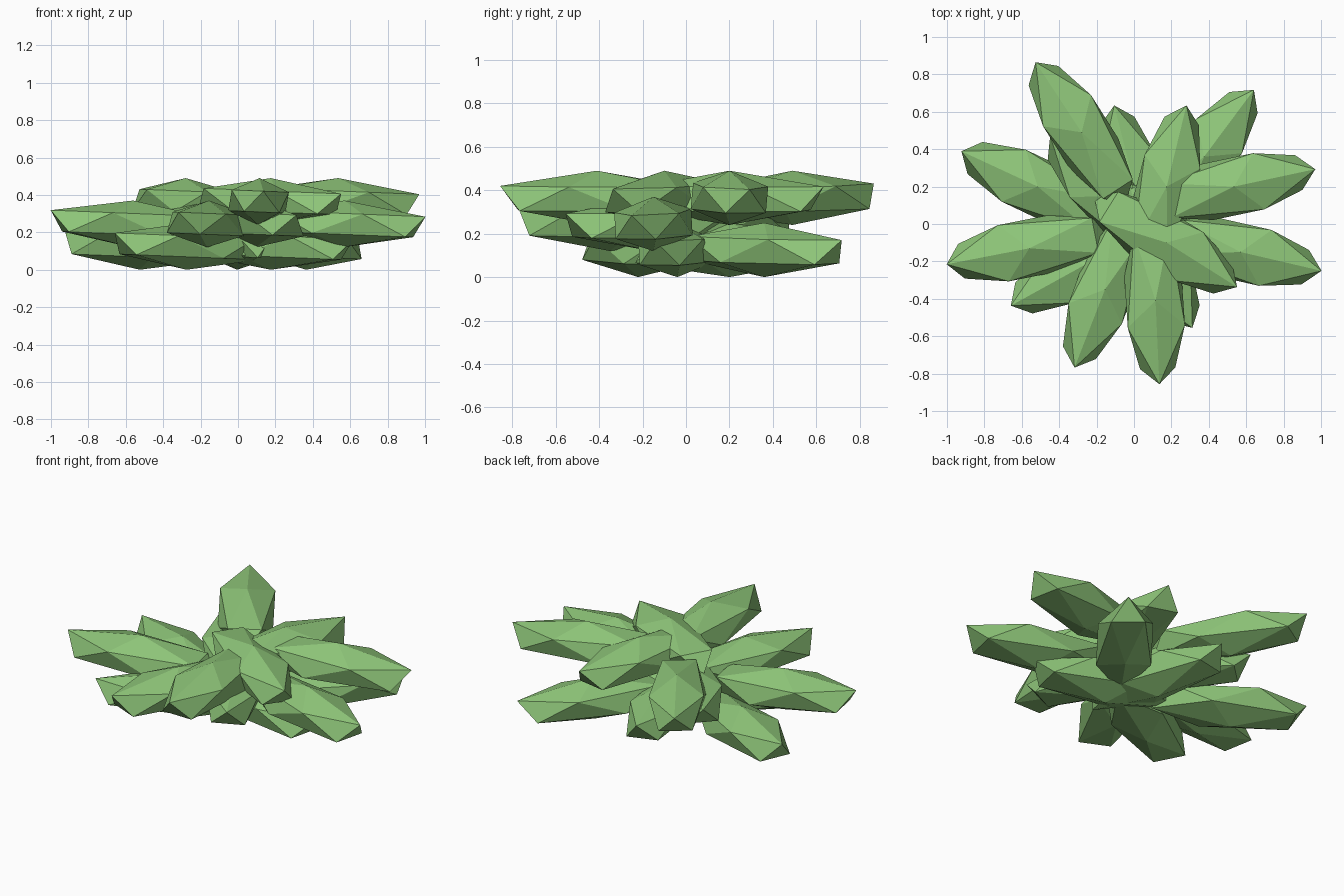
import bpy
from math import radians
from mathutils import Matrix

if "Cube" in bpy.data.objects:
    bpy.data.objects.remove(bpy.data.objects["Cube"])

mat = bpy.data.materials.new("leaf_green")
mat.diffuse_color = (0.27, 0.56, 0.19, 1)
mat.use_nodes = True
mat.node_tree.nodes["Principled BSDF"].inputs["Base Color"].default_value = mat.diffuse_color

LEAF_SIZE = (0.50, 0.18, 0.125)   # half length, half width, half thickness
# Per layer: (centre x, centre y, heading in degrees)
LAYERS = {
    "lower": (0.125, [(-0.52, 0.20, 155), (-0.27, -0.22, 209), (0.37, 0.36, 53),
                      (0.18, -0.04, -13), (0.0, 0.20, 104)]),
    "middle": (0.245, [(-0.565, -0.13, 191), (0.565, -0.15, -13), (-0.16, -0.35, 249),
                       (0.10, -0.16, -62), (-0.14, 0.15, 134)]),
    "upper": (0.365, [(-0.285, 0.49, 123), (0.53, 0.20, 12), (0.11, -0.41, -87),
                      (0.17, 0.20, 76), (0.17, -0.10, -32)]),
}
TILT = Matrix.Rotation(0.04, 4, 'Y')   # slight lean shared by every leaf


def leaf(name, x, y, z, heading):
    # Stretched 20-sided ball, tip pointing along its heading
    bpy.ops.mesh.primitive_ico_sphere_add(subdivisions=1, radius=1)
    ob = bpy.context.object
    ob.name = name
    ob.data.transform(Matrix.Translation((x, y, z)) @ TILT
                      @ Matrix.Rotation(radians(heading), 4, 'Z')
                      @ Matrix.Diagonal((*LEAF_SIZE, 1)))
    ob.data.materials.append(mat)


# Three stacked layers of five leaves
for layer, (z, leaves) in LAYERS.items():
    for i, (x, y, heading) in enumerate(leaves, 1):
        leaf(f"{layer}_leaf_{i}", x, y, z, heading)
